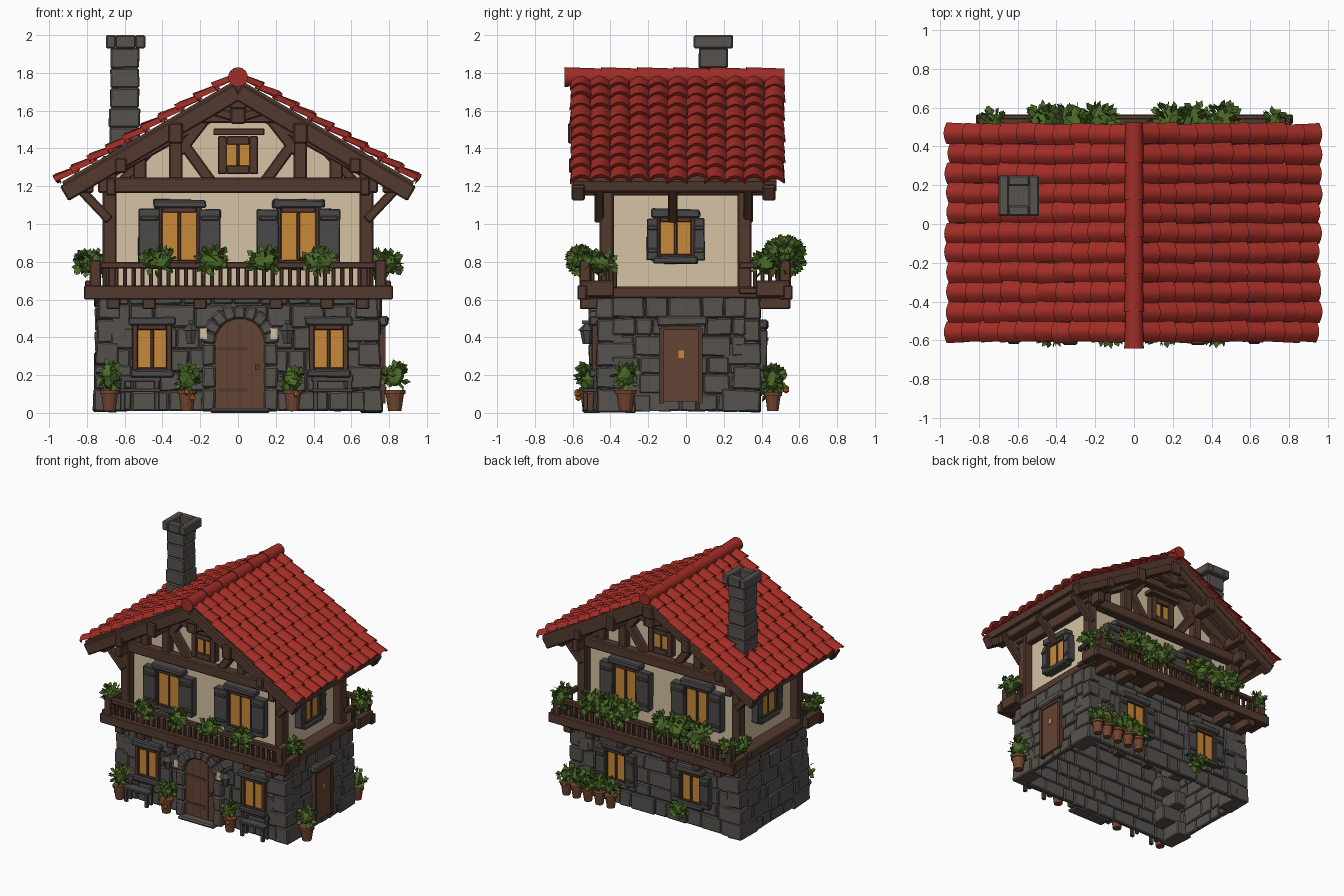
import bpy, bmesh, math, random
from mathutils import Matrix, Vector

if "Cube" in bpy.data.objects:
    bpy.data.objects.remove(bpy.data.objects["Cube"])
random.seed(7)
R = random.uniform
I = Matrix.Identity(4)

COLORS = {"stone grey": (.095, .086, .076), "shutter grey": (.07, .067, .066), "timber brown": (.088, .042, .028),
          "door brown": (.13, .058, .034), "plaster cream": (.66, .54, .37), "window amber": (.58, .25, .04),
          "tile red": (.36, .026, .019), "leaf green": (.07, .14, .02), "pot terracotta": (.17, .06, .03),
          "flower orange": (.6, .17, .02)}
MATS = {}
for n, c in COLORS.items():
    MATS[n] = bpy.data.materials.new(n)
    MATS[n].diffuse_color = (*c, 1)

PARTS = {}
def part(name, mat, bevel=0, smooth=False):
    if name not in PARTS:
        PARTS[name] = (bmesh.new(), mat, bevel, smooth)
    return PARTS[name][0]

def box(bm, x0, x1, y0, y1, z0, z1, M=I, jit=0):
    m = M @ Matrix.Translation(((x0+x1)/2, (y0+y1)/2, (z0+z1)/2)) @ Matrix.Diagonal((x1-x0, y1-y0, z1-z0, 1))
    vs = bmesh.ops.create_cube(bm, size=1, matrix=m)["verts"]
    for v in vs:
        v.co += Vector((R(-jit, jit), R(-jit, jit), R(-jit, jit)))

def beam(bm, p, q, w, h):
    """Box beam from p to q; w is the sideways width, h the other one."""
    p, q = Vector(p), Vector(q)
    d = (q-p).normalized()
    side = d.cross(Vector((0, 0, 1)) if abs(d.z) < .99 else Vector((0, 1, 0))).normalized()
    m = Matrix((side, d.cross(side), d)).transposed().to_4x4()
    m = Matrix.Translation((p+q)/2) @ m @ Matrix.Diagonal((w, h, (q-p).length, 1))
    bmesh.ops.create_cube(bm, size=1, matrix=m)

def prism(bm, pts, y0, y1, M=I, skip=()):
    a = [bm.verts.new(M @ Vector((x, y0, z))) for x, z in pts]
    b = [bm.verts.new(M @ Vector((x, y1, z))) for x, z in pts]
    bm.faces.new(a); bm.faces.new(b[::-1])
    n = len(pts)
    for i in range(n):
        if i not in skip:
            bm.faces.new((a[i], b[i], b[(i+1) % n], a[(i+1) % n]))

# wall frames: local x runs along the wall, -y points outwards
def wall(ang, dist):
    return Matrix.Rotation(math.radians(ang), 4, 'Z') @ Matrix.Translation((0, -dist, 0))
LOW = {"front": wall(0, .45), "right": wall(90, .735), "back": wall(180, .37), "left": wall(-90, .735)}
UP = {"front": wall(0, .39), "right": wall(90, .65), "back": wall(180, .28), "left": wall(-90, .65)}

# ground floor: open-bottomed core with rough stone courses and corner blocks
prism(part("stone_core", "stone grey"), [(-.745, .01), (.745, .01), (.73, .62), (-.73, .62)], -.45, .37, skip=(0,))
stones = part("wall_stones", "stone grey", .012)
for side, (u0, u1) in {"front": (-.73, .73), "back": (-.73, .73), "right": (-.45, .37), "left": (-.37, .45)}.items():
    z = .01
    while z < .58:
        h = min(R(.09, .14), .62-z)
        u = u0+.06
        while u < u1-.06:
            w = min(R(.09, .22), u1-.05-u)
            box(stones, u, u+w-.004, -R(.008, .026), .02, z, z+h-.004, LOW[side], .004)
            u += w
        z += h
for sx in (-1, 1):
    for y, sy in ((-.45, -1), (.37, 1)):
        for k in range(5):
            a, b = (.2, .12) if k % 2 else (.12, .18)
            x, e = sx*(.765-.006*k), .024
            xs, ys = sorted((x, x-sx*a)), sorted((y+sy*e, y-sy*b))
            box(stones, *xs, *ys, .005+.123*k, .123*k+.123, I, .006)

# upper floor and gable walls
prism(part("plaster_walls", "plaster cream"), [(-.65, .62), (.65, .62), (.65, 1.32), (0, 1.70), (-.65, 1.32)], -.39, .28, skip=(0,))

# timber frame
tim = part("timber_frame", "timber brown", .008)
for sx in (-1, 1):
    for y in (-.42, .31):
        beam(tim, (sx*.68, y, .64), (sx*.68, y, 1.36), .075, .075)
    box(tim, *sorted((sx*.64, sx*.76)), -.54, .53, .605, .67)
    box(tim, *sorted((sx*.645, sx*.70)), -.55, .44, 1.15, 1.24)
    # eave, middle purlins and brackets
    beam(tim, (sx*.80, -.58, 1.20), (sx*.80, .46, 1.20), .07, .07)
    beam(tim, (sx*.33, -.625, 1.48), (sx*.33, .49, 1.48), .075, .11)
    beam(tim, (sx*.62, -.62, 1.31), (sx*.62, .49, 1.31), .06, .08)
    for y in (-.46, -.07, .33):
        beam(tim, (sx*.68, y, 1.02), (sx*.85, y, 1.20), .05, .05)
    for y in (-.57, .44):  # barge rafters
        beam(tim, (0, y, 1.70), (sx*.92, y, 1.16), .07, .09)
    for y in (-.41, .30):  # gable studs and braces
        beam(tim, (sx*.33, y, 1.22), (sx*.33, y, 1.46), .07, .07)
        beam(tim, (sx*.52, y, 1.22), (sx*.52, y, 1.38), .07, .05)
        beam(tim, (sx*.14, y, 1.22), (sx*.30, y, 1.44), .06, .06)
        beam(tim, (sx*.31, y, 1.38), (sx*.17, y, 1.56), .06, .06)
        beam(tim, (sx*.70, y, 1.27), (0, y, 1.66), .06, .08)
        beam(tim, (sx*.62, y, 1.22), (sx*.47, y, 1.38), .04, .05)
for y in (-.43, .32):
    box(tim, -.74, .74, y-.035, y+.035, 1.165, 1.245)
    box(tim, -.25, .25, y-.03, y+.03, 1.535, 1.60)
for y in (-.55, .43):  # king posts and collars at the gable ends
    beam(tim, (0, y, 1.53), (0, y, 1.72), .08, .08)
    for sx in (-1, 1):
        beam(tim, (0, y, 1.56), (sx*.2, y, 1.62), .05, .05)
beam(tim, (0, -.6, 1.66), (0, .49, 1.66), .09, .1)

# balconies front and back with joists, rails and balusters
bal = part("balconies", "timber brown", .006)
for yo, yi, sg in ((-.55, -.38, -1), (.54, .28, 1)):
    box(bal, -.78, .78, *sorted((yo, yi)), .63, .665)
    box(bal, -.815, .82, yo-.025, yo+.025, .60, .675)
    for x in (-.66, -.47, -.2, .2, .47, .66):
        box(bal, x-.035, x+.035, *sorted((yo+sg*.012, yi)), .55, .625)
    yr = yo-sg*.015
    box(bal, -.77, .77, yr-.022, yr+.022, .765, .80)
    for i in range(31):
        x = -.69+.046*i
        box(bal, x-.011, x+.011, yr-.012, yr+.012, .66, .77)
    for sx in (-1, 1):
        x = sx*.755
        box(bal, x-.03, x+.03, yr-.03, yr+.03, .60, .81)
        box(bal, x-.02, x+.02, *sorted((yr, yi)), .765, .80)
        box(bal, *sorted((sx*.74, sx*.81)), *sorted((yo+sg*.01, yo-sg*.17)), .615, .70)
        for k in range(4):
            y = yr-sg*(.04+.04*k)
            box(bal, x-.011, x+.011, y-.011, y+.011, .66, .77)

# windows: glass, frame, mullions, stone lintel and sill, shutters
def window(M, u, z0, z1, w, shutter=0, stone=True, t=.03):
    g, f = part("window_glass", "window amber"), part("window_frames", "timber brown", .004)
    s, l = part("shutters", "shutter grey", .005), part("window_lintels", "shutter grey", .008)
    a, b = u-w/2, u+w/2
    box(g, a, b, -.034, 0, z0, z1, M)
    for x in (a-t/2, b+t/2):
        box(f, x-t/2, x+t/2, -.05, .01, z0-t, z1+t, M)
    for z in (z0-t/2, z1+t/2):
        box(f, a, b, -.05, .01, z-t/2, z+t/2, M)
    box(f, u-.009, u+.009, -.04, 0, z0, z1, M)
    if stone:
        box(l, a-.05, b+.05, -.065, .01, z1+t*.8, z1+t+.04, M, .005)
        box(l, a-.04, b+.04, -.065, .01, z0-t-.02, z0-t*.4, M, .004)
    for sg in (-1, 1) if shutter else ():
        c = u+sg*(w/2+shutter/2+.014)
        box(s, c-shutter/2, c+shutter/2, -.058, .005, z0-.03, z1+.02, M, .004)
        for z in (z0+.02, z1-.03):
            box(s, c-shutter*.42, c+shutter*.42, -.066, 0, z-.012, z+.012, M)

for side in ("front", "back"):
    for u in (-.31, .32):
        window(UP[side], u, .81, 1.06, .18, .115)
    box(part("window_frames", "timber brown"), -.13, .14, -.075, .01, 1.47, 1.505, UP[side])
    window(UP[side], 0, 1.31, 1.42, .12, 0, False, .045)
for side, c in (("right", -.055), ("left", .055)):
    window(UP[side], c, .84, 1.01, .16, .06)
for u in (-.455, .48):
    window(LOW["front"], u, .24, .44, .15)
for u in (-.33, .33):
    window(LOW["back"], u, .22, .42, .15, .08)

# arched front door with stone surround
F = LOW["front"]
arch = [(.01+.13*math.cos(math.pi*i/12), .37+.13*math.sin(math.pi*i/12)) for i in range(13)]
prism(part("front_door", "door brown"), [(-.12, .02), (.14, .02)] + arch, -.034, .01, F)
det = part("door_details", "timber brown")
for x in (-.055, .01, .075):
    box(det, x-.003, x+.003, -.037, 0, .03, .47, F)
for z in (.12, .34):
    box(det, -.11, .05, -.04, 0, z-.01, z+.01, F)
box(det, .09, .115, -.055, 0, .23, .255, F)
sur = part("door_surround", "stone grey", .01)
for i in range(9):
    a = math.pi*(i+.5)/9
    M = F @ Matrix.Translation((.01, 0, .37)) @ Matrix.Rotation(-a, 4, 'Y')
    box(sur, .13, .2+R(-.008, .008), -.065, .01, -.031, .031, M, .003)
for k in range(3):
    for x0, x1 in ((-.19, -.12), (.14, .21)):
        box(sur, x0, x1, -.065, .01, .01+.12*k, .127+.12*k, F, .004)
box(sur, -.15, .17, -.1, 0, 0, .025, F)

# right side door
S = LOW["right"]
box(part("side_door", "door brown"), -.12, .07, -.035, .01, .06, .44, S)
for x in (-.13, .075):
    box(det, x-.012, x+.012, -.045, .01, .05, .45, S)
box(det, -.13, .08, -.045, .01, .44, .46, S)
box(part("window_glass", "window amber"), -.04, -.01, -.04, 0, .29, .33, S)
box(sur, -.155, .115, -.06, .01, .46, .51, S, .005)

# wall lanterns beside the front door
lan = part("lanterns", "shutter grey")
for x in (-.25, .26):
    box(lan, x-.012, x+.012, -.1, .01, .47, .49, F)
    bmesh.ops.create_cone(lan, cap_ends=True, segments=6, radius1=.05, radius2=.01, depth=.04, matrix=F @ Matrix.Translation((x, -.075, .455)))
    bmesh.ops.create_cone(lan, cap_ends=True, segments=6, radius1=.022, radius2=.036, depth=.07, matrix=F @ Matrix.Translation((x, -.075, .40)))
    xi = x*.74
    box(part("lantern_glow", "plaster cream"), xi-.02, xi+.02, -.068, -.06, .39, .45, F)

# benches
ben = part("benches", "shutter grey", .004)
for x in (-.52, .5):
    box(ben, x-.11, x+.11, -.1, -.02, .11, .13, F)
    box(ben, x-.11, x+.11, -.04, -.02, .165, .2, F)
    for sx in (-.09, .09):
        box(ben, x+sx-.014, x+sx+.014, -.095, -.07, .01, .11, F)
        box(ben, x+sx-.014, x+sx+.014, -.04, -.02, .01, .18, F)

# roof: timber deck, rows of curved tiles, ridge
K = .585
prism(part("roof_deck", "timber brown"), [(-.93, 1.225), (0, 1.77), (.93, 1.225), (.92, 1.175), (0, 1.71), (-.92, 1.175)], -.595, .48)
til = part("roof_tiles", "tile red", 0, True)
L = math.hypot(1, K)
for s in (-1, 1):
    n = Vector((s*K, 0, 1))/L
    for c in range(11):
        yc, off = -.555+.102*c, R(-.012, .012)
        for r in range(10):
            t0 = .005+.0925*r+(off if r else 0)
            t1, lift, dy = t0+.108+R(-.006, .006), R(.012, .024), R(-.005, .005)
            rows = []
            for t, e, wd in ((t0, 0, .05), (t1, lift, .056), (t1-.006, lift-.024, .056)):
                row = []
                for i in range(7):
                    v = i/3-1
                    p = Vector((s*t, yc+dy+v*wd, 1.772-K*t)) + n*(e+.03*math.cos(v*math.pi/2))
                    row.append(til.verts.new(p))
                rows.append(row)
            for a, b in zip(rows, rows[1:]):
                for i in range(6):
                    til.faces.new((a[i], a[i+1], b[i+1], b[i]))
rid = part("roof_ridge", "tile red", 0, True)
for k in range(6):
    m = Matrix.Translation((0, -.54+.192*k, 1.778)) @ Matrix.Rotation(math.pi/2, 4, 'X')
    bmesh.ops.create_cone(rid, cap_ends=True, segments=14, radius1=.045, radius2=.052, depth=.205, matrix=m)

# chimney with a hollow cap
chi = part("chimney", "stone grey", .008)
for k in range(6):
    e = .084-.002*k+R(-.003, .003)
    box(chi, -.6-e, -.6+e, .145-e, .145+e, 1.3+.105*k, 1.405+.105*k, I, .003)
for d in (-1, 1):
    box(chi, *sorted((-.595+d*.105, -.595+d*.05)), .04, .25, 1.93, 2.0)
    box(chi, -.65, -.54, *sorted((.145+d*.105, .145+d*.05)), 1.93, 2.0)

# plants: lumpy cores covered with folded leaves
def bush(x, y, z, rx, ry, rz, leaves=45, size=.05):
    bm = part("plants", "leaf green")
    m = Matrix.Translation((x, y, z)) @ Matrix.Diagonal((rx*.75, ry*.75, rz*.75, 1))
    for v in bmesh.ops.create_icosphere(bm, subdivisions=2, radius=1, matrix=m)["verts"]:
        v.co += (v.co-Vector((x, y, z)))*R(-.2, .2)
    for _ in range(leaves):
        d = Vector((R(-1, 1), R(-1, 1), R(-.8, 1))).normalized()
        p = Vector((x+d.x*rx*.65, y+d.y*ry*.65, z+d.z*rz*.65))
        o = (d+Vector((R(-.6, .6), R(-.6, .6), R(-.5, .5)))).normalized()
        w = o.cross(Vector((R(-1, 1), R(-1, 1), R(-1, 1)))).normalized()*size*.35
        a, b, c, e = [bm.verts.new(q) for q in (p, p+o*size*.55+w, p+o*size, p+o*size*.55-w)]
        bm.faces.new((a, b, c)); bm.faces.new((a, c, e))

for x in (-.42, -.13, .14, .42):  # front balcony
    bush(x, -.56, .805, .1, .055, .07)
for sx in (-1, 1):
    bush(sx*.80, -.45, .79, .06, .09, .065)
    bush(sx*.73, .52, .79, .06, .07, .07)
    bush(sx*.80, .42, .79, .05, .07, .06, 25)
    for x in (.18, .32, .46):     # lush back balcony
        bush(sx*x, .52, .83, .095, .11, .095, 60, .06)

# potted plants on the ground
def pot(x, y, r=.045, h=.1, top=.26):
    m = Matrix.Translation((x, y, h/2+.01))
    p = part("pots", "pot terracotta")
    bmesh.ops.create_cone(p, cap_ends=True, segments=12, radius1=r*.7, radius2=r, depth=h, matrix=m)
    bmesh.ops.create_cone(p, cap_ends=True, segments=12, radius1=r*1.15, radius2=r*1.15, depth=.02, matrix=Matrix.Translation((x, y, h+.01)))
    bush(x, y, (h+top)/2+.01, r*1.3, r*1.25, (top-h)/2, 35)
for x, t in ((-.68, .27), (-.27, .25), (.29, .23)):
    pot(x, -.515, top=t)
pot(.83, -.32, .05)
for x in (.34, .44, .54, .64, .73):
    pot(x, .46, .042, .09, .24)
bush(-.25, .43, .14, .08, .05, .06)
for x, y, z in ((-.27, -.575, .11), (.31, -.575, .1), (-.24, -.57, .08), (.5, .53, .13), (.7, .53, .12)):
    bmesh.ops.create_icosphere(part("flowers", "flower orange"), subdivisions=1, radius=.018, matrix=Matrix.Translation((x, y, z)))

# turn the collected parts into objects
for name, (bm, mat, bevel, smooth) in PARTS.items():
    if name not in ("plants", "roof_tiles"):
        bmesh.ops.recalc_face_normals(bm, faces=bm.faces)
    if name == "roof_tiles":
        for f in bm.faces:
            f.normal_update()
            if f.normal.z < -.2:
                f.normal_flip()
    me = bpy.data.meshes.new(name)
    bm.to_mesh(me); bm.free()
    me.materials.append(MATS[mat])
    ob = bpy.data.objects.new(name, me)
    bpy.context.collection.objects.link(ob)
    if smooth:
        me.shade_smooth(); me.set_sharp_from_angle(angle=math.radians(40))
    if bevel:
        b = ob.modifiers.new("worn_edges", 'BEVEL')
        b.width, b.segments = bevel, 1

for m in bpy.data.materials:
    if m.users and not m.is_grease_pencil:
        m.use_nodes = True
        m.node_tree.nodes["Principled BSDF"].inputs["Base Color"].default_value = m.diffuse_color
